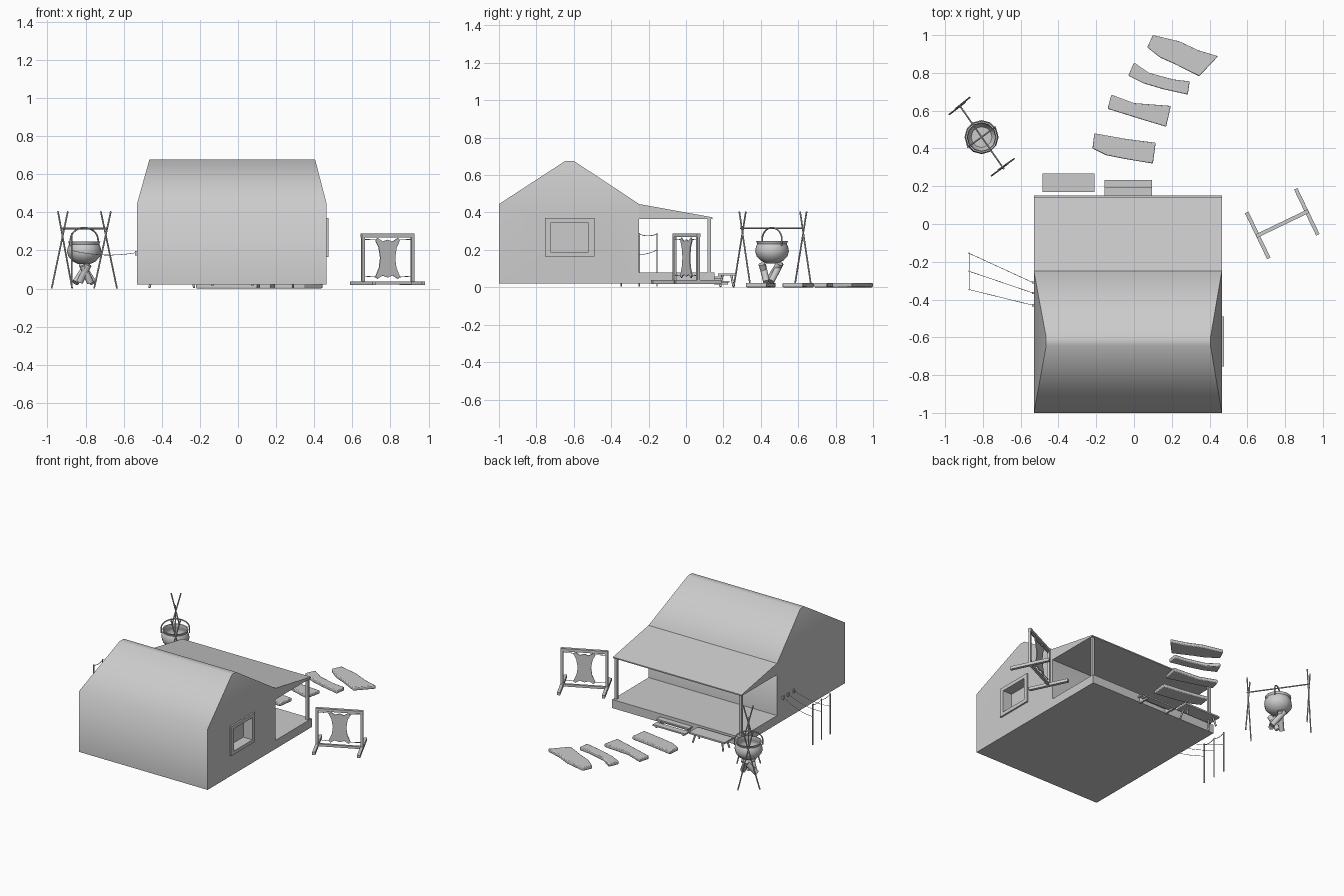
import bpy, bmesh, math
from mathutils import Vector

if "Cube" in bpy.data.objects:
    bpy.data.objects.remove(bpy.data.objects["Cube"])


def add(name, verts, faces, angle=30, bevel=0):
    me = bpy.data.meshes.new(name)
    me.from_pydata([tuple(v) for v in verts], [], faces)
    bm = bmesh.new()
    bm.from_mesh(me)
    bmesh.ops.recalc_face_normals(bm, faces=bm.faces)
    bm.to_mesh(me)
    bm.free()
    ob = bpy.data.objects.new(name, me)
    bpy.context.collection.objects.link(ob)
    if bevel:
        m = ob.modifiers.new("bevel", "BEVEL")
        m.width, m.segments = bevel, 2
    bpy.ops.object.select_all(action='DESELECT')
    ob.select_set(True)
    bpy.context.view_layer.objects.active = ob
    bpy.ops.object.shade_smooth_by_angle(angle=math.radians(angle))
    return ob


def prism(name, pts, place, a, b, bevel=0, angle=30):
    """Extrude a 2D outline between depths a and b; place maps (u, v, depth) to xyz."""
    n = len(pts)
    verts = [place(u, v, d) for d in (a, b) for u, v in pts]
    faces = [list(range(n)), list(range(n, 2 * n))]
    faces += [(i, (i + 1) % n, n + (i + 1) % n, n + i) for i in range(n)]
    return add(name, verts, faces, angle, bevel)


def box(name, x0, x1, y0, y1, z0, z1):
    pts = [(x0, y0), (x1, y0), (x1, y1), (x0, y1)]
    return prism(name, pts, lambda u, v, d: (u, v, d), z0, z1)


def tube(name, path, r, sides=8):
    """Round rod swept along a path of points."""
    P = [Vector(p) for p in path]
    verts, faces, n = [], [], len(P)
    side = None
    for i, p in enumerate(P):
        t = (P[min(i + 1, n - 1)] - P[max(i - 1, 0)]).normalized()
        if side is None:
            side = t.orthogonal()
        side = (side - t * side.dot(t)).normalized()
        up = t.cross(side)
        for k in range(sides):
            w = 2 * math.pi * k / sides
            verts.append(p + r * (math.cos(w) * side + math.sin(w) * up))
    for i in range(n - 1):
        for k in range(sides):
            j = (k + 1) % sides
            faces.append((i * sides + k, i * sides + j, (i + 1) * sides + j, (i + 1) * sides + k))
    faces += [list(range(sides)), list(range((n - 1) * sides, n * sides))]
    return add(name, verts, faces, 50)


def sag(a, b, drop, n=8):
    a, b = Vector(a), Vector(b)
    return [a.lerp(b, i / n) - Vector((0, 0, drop * 4 * (i / n) * (1 - i / n))) for i in range(n + 1)]


# House body: walls, hipped-in gables and a recessed window on the right wall
XL, XR, YF, YB, Z0, ZE, ZR = -0.53, 0.465, -1.0, -0.25, 0.02, 0.445, 0.676
rect = [(XL, YF), (XR, YF), (XR, YB), (XL, YB)]
verts = [(x, y, Z0) for x, y in rect] + [(x, y, ZE) for x, y in rect]
verts += [(-0.465, -0.645, ZR), (0.405, -0.645, ZR), (0.405, -0.6, ZR), (-0.465, -0.6, ZR)]
hole = [(-0.725, 0.19), (-0.52, 0.19), (-0.52, 0.345), (-0.725, 0.345)]
verts += [(x, y, z) for x in (XR, XR - 0.06) for y, z in hole]
faces = [(0, 1, 2, 3), (0, 1, 5, 4), (2, 3, 7, 6), (3, 0, 4, 7), (4, 5, 9, 8),
         (6, 7, 11, 10), (5, 6, 10, 9), (7, 4, 8, 11), (8, 9, 10, 11), (16, 17, 18, 19)]
wall = (1, 2, 6, 5)
for i in range(4):
    j = (i + 1) % 4
    faces += [(wall[i], wall[j], 12 + j, 12 + i), (12 + i, 12 + j, 16 + j, 16 + i)]
add("house_body", verts, faces, 65)

# Window frame
for n, a in (("sill", (-0.755, -0.49, 0.165, 0.19)), ("lintel", (-0.755, -0.49, 0.345, 0.37)),
             ("left_jamb", (-0.755, -0.725, 0.19, 0.345)), ("right_jamb", (-0.52, -0.49, 0.19, 0.345))):
    box("window_" + n, XR - 0.01, XR + 0.011, *a)

# Porch: roof wedge, deck and corner posts
prism("porch_roof", [(YB, ZE), (0.143, 0.374), (0.143, 0.366), (YB, 0.366)],
      lambda u, v, d: (d, u, v), XL, XR)
box("porch_deck", XL, XR, YB, 0.152, Z0, 0.08)
for x in (XL + 0.015, XR - 0.015):
    box("porch_post", x - 0.009, x + 0.009, 0.116, 0.134, 0.08, 0.368)

# Porch steps
box("upper_step", -0.155, 0.095, 0.15, 0.192, 0.048, 0.058)
box("lower_step", -0.155, 0.095, 0.188, 0.232, 0.025, 0.035)
for x in (-0.14, 0.07):
    prism("step_stringer", [(0.15, 0.048), (0.188, 0.048), (0.188, 0.025), (0.225, 0.025), (0.225, 0.014), (0.15, 0.014)],
          lambda u, v, d: (d, u, v), x, x + 0.012)

# Bench beside the porch
box("bench_seat", -0.485, -0.21, 0.17, 0.267, 0.064, 0.075)
for x, s in ((-0.45, -1), (-0.245, 1)):
    for y, t in ((0.195, -1), (0.242, 1)):
        tube("bench_leg", [(x, y, 0.066), (x + 0.015 * s, y + 0.012 * t, 0.004)], 0.006)

# Stepping slabs
slabs = [
    [(-.21, .48), (-.04, .45), (.115, .43), (.1, .32), (-.05, .345), (-.15, .365), (-.22, .4)],
    [(-.12, .685), (0, .64), (.195, .625), (.17, .515), (.02, .56), (-.14, .61)],
    [(0, .855), (.08, .8), (.21, .765), (.295, .755), (.285, .685), (.15, .715), (.05, .745), (-.03, .785)],
    [(.1, 1), (.24, .967), (.34, .92), (.445, .888), (.345, .782), (.22, .845), (.14, .88), (.07, .935)]]
for s in slabs:
    prism("stepping_slab", s, lambda u, v, d: (u, v, d), 0.0, 0.024, 0.005)

# Cooking spit: crossed poles and crossbar
for a, b in (((-.978, .58, 0), (-.893, .645, .405)), ((-.87, .67, 0), (-.945, .61, .405)),
             ((-.635, .345, 0), (-.72, .285, .405)), ((-.755, .255, 0), (-.667, .32, .405)),
             ((-.925, .63, .315), (-.688, .29, .315))):
    tube("spit_pole", [a, b], 0.0045, 6)

# Cauldron: lathed shell with open top
cx, cy, S = -0.807, 0.46, 12
prof = [(.03, .128), (.06, .142), (.083, .167), (.09, .192), (.086, .218), (.079, .232), (.085, .247),
        (.077, .247), (.073, .232), (.08, .215), (.082, .192), (.055, .152)]
verts = [(cx + r * math.cos(2 * math.pi * k / S), cy + r * math.sin(2 * math.pi * k / S), z)
         for r, z in prof for k in range(S)]
faces = [(i * S + k, i * S + (k + 1) % S, (i + 1) * S + (k + 1) % S, (i + 1) * S + k)
         for i in range(len(prof) - 1) for k in range(S)]
faces += [list(range(S)), list(range((len(prof) - 1) * S, len(prof) * S))]
add("cauldron", verts, faces, 40)
hx, hy = math.cos(math.radians(36)), math.sin(math.radians(36))
arc = [(1.0, .222)] + [(math.cos(w), .255 + .064 * math.sin(w))
                       for w in [math.pi * i / 14 for i in range(15)]] + [(-1.0, .222)]
tube("cauldron_handle", [(cx + .09 * c * hx, cy + .09 * c * hy, z) for c, z in arc], 0.0045, 6)

# Firewood leaning together
for a, b in (((-.853, .44, .03), (-.79, .50, .128)), ((-.76, .455, .03), (-.82, .505, .128)),
             ((-.83, .43, .035), (-.785, .405, .125)), ((-.775, .43, .03), (-.815, .41, .12))):
    tube("firewood_log", [a, b], 0.018, 10)

# Hide stretching frame, built in a rotated local frame
ca, sa = math.cos(math.radians(25.7)), math.sin(math.radians(25.7))


def rack(u, z, w):
    return (0.785 + u * ca - w * sa, 0.002 + u * sa + w * ca, z)


def rack_box(name, u0, u1, z0, z1, w):
    prism(name, [(u0, z0), (u1, z0), (u1, z1), (u0, z1)], rack, -w, w)


for s in (-1, 1):
    rack_box("rack_foot", s * .144 - .01, s * .144 + .01, .018, .038, .135)
    rack_box("rack_post", s * .144 - .008, s * .144 + .008, .036, .27, .008)
rack_box("rack_top_beam", -.153, .153, .268, .288, .01)
rack_box("rack_bottom_beam", -.144, .144, .022, .038, .008)
half = [(0, .256), (.028, .246), (.06, .266), (.07, .25), (.052, .215), (.043, .16),
        (.05, .11), (.07, .065), (.06, .05), (.03, .068), (0, .058)]
hide = half + [(-u, z) for u, z in half[-2:0:-1]]
prism("stretched_hide", hide, rack, -.003, .003)
for s in (-1, 1):
    for z0, z1 in ((.255, .258), (.06, .065)):
        tube("hide_cord", [rack(s * .062, z0, 0), rack(s * .142, z1, 0)], 0.002, 5)

# Drying line: poles, wall hooks and sagging ropes
ys = [(-.155, -.31), (-.25, -.365), (-.347, -.43)]
for py, wy in ys:
    tube("line_pole", [(-.873, py, 0.004), (-.873, py, .29)], 0.004, 6)
    tube("line_rope", sag((-.873, py, .2), (-.535, wy, .188), .018), 0.0015, 5)
    box("line_hook", -.54, -.528, wy - .006, wy + .006, .172, .196)
for (a, _), (b, _) in zip(ys, ys[1:]):
    tube("line_top_rope", sag((-.873, a, .285), (-.873, b, .285), .01), 0.002, 5)
